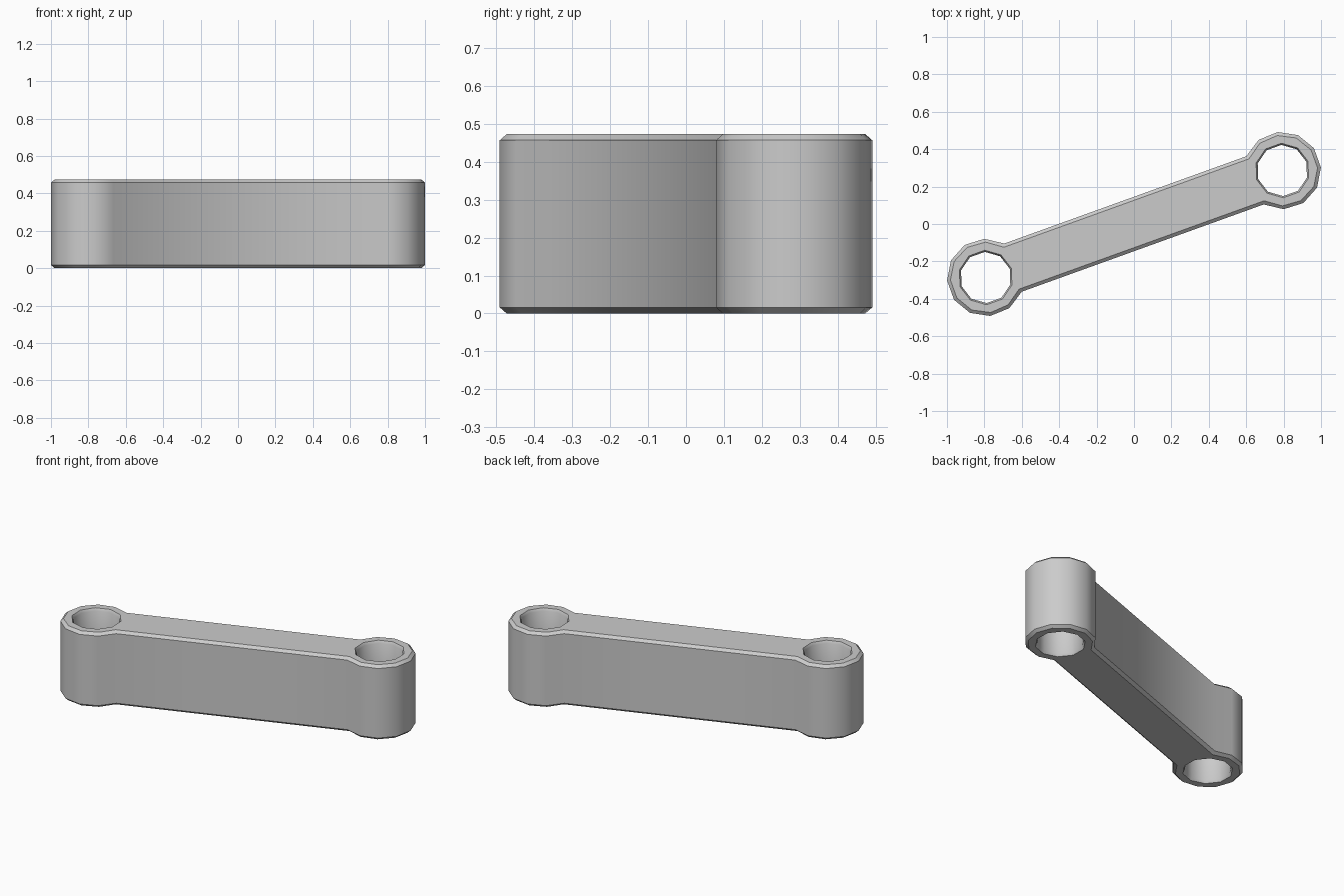
import bpy, bmesh
from math import sin, cos, asin, pi, atan2, hypot, radians

HEIGHT, CHAMFER_Z, CHAMFER_IN = 0.473, 0.016, 0.018
BOSS_R, HOLE_R, BAR_HALF = 0.207, 0.137, 0.137
CX, CY = 0.793, 0.286            # centre of the left boss; the right one is opposite
ARC_STEPS, HOLE_SIDES = 9, 10
REACH, TILT = hypot(CX, CY), atan2(CY, CX)

cube = bpy.data.objects.get("Cube")
if cube:
    bpy.data.objects.remove(cube, do_unlink=True)

grey = bpy.data.materials.new("plain_grey")
grey.use_nodes = True
colour = (0.6, 0.6, 0.6, 1)
grey.diffuse_color = colour
grey.node_tree.nodes["Principled BSDF"].inputs["Base Color"].default_value = colour


def outline(inset):
    """Dog-bone profile along x: an arc round each boss, joined by the bar."""
    r = BOSS_R - inset
    span = pi - asin((BAR_HALF - inset) / r)
    pts = []
    for side in (0, pi):
        for i in range(ARC_STEPS + 1):
            a = side - span + 2 * span * i / ARC_STEPS
            pts.append((REACH * cos(side) + r * cos(a), r * sin(a)))
    return pts


def hole(side):
    def profile(inset):
        r = HOLE_R + inset * 0.5
        steps = [2 * pi * i / HOLE_SIDES for i in range(HOLE_SIDES)]
        return [(side * REACH + r * cos(a), r * sin(a)) for a in steps]
    return profile


def place(bm, pts, z):
    c, s = cos(TILT), sin(TILT)
    return [bm.verts.new((x * c - y * s, x * s + y * c, z)) for x, y in pts]


# Link arm: chamfered walls outside and in both holes, then the two caps
bm = bmesh.new()
levels = [(0, CHAMFER_IN), (CHAMFER_Z, 0), (HEIGHT - CHAMFER_Z, 0), (HEIGHT, CHAMFER_IN)]
rims = {0: [], HEIGHT: []}
for profile in (outline, hole(1), hole(-1)):
    rings = [place(bm, profile(inset), z) for z, inset in levels]
    n = len(rings[0])
    for low, high in zip(rings, rings[1:]):
        for i in range(n):
            j = (i + 1) % n
            bm.faces.new((low[i], low[j], high[j], high[i]))
    for z, ring in ((0, rings[0]), (HEIGHT, rings[-1])):
        rims[z] += [bm.edges.get((ring[i], ring[(i + 1) % n])) for i in range(n)]
for edges in rims.values():
    bmesh.ops.triangle_fill(bm, edges=edges, use_beauty=True)
bmesh.ops.recalc_face_normals(bm, faces=bm.faces[:])

mesh = bpy.data.meshes.new("link_arm")
bm.to_mesh(mesh)
bm.free()
mesh.materials.append(grey)
arm = bpy.data.objects.new("link_arm", mesh)
bpy.context.collection.objects.link(arm)

# Soft round bosses and holes, crisp chamfers
bpy.context.view_layer.objects.active = arm
arm.select_set(True)
bpy.ops.object.shade_smooth_by_angle(angle=radians(37))
